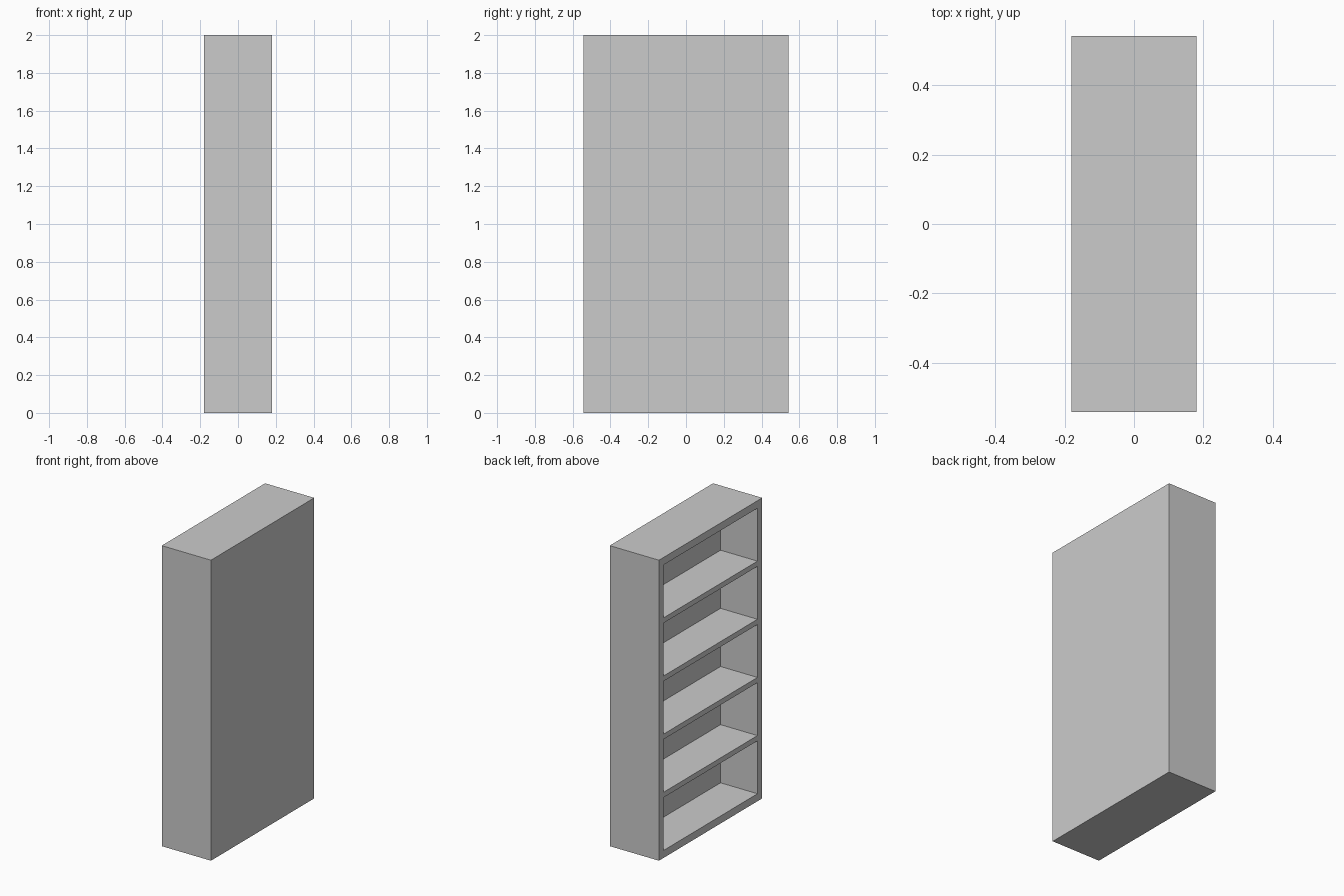
import bpy, bmesh
from mathutils import Vector

if "Cube" in bpy.data.objects:
    bpy.data.objects.remove(bpy.data.objects["Cube"])

# Overall sizes (open side faces -x)
DEPTH, WIDTH, HEIGHT = 0.362, 1.086, 2.0
FRAME, SHELF, BAYS = 0.05, 0.035, 5
BAY_DEPTH = 0.272
bay_h = (HEIGHT - 2 * FRAME - (BAYS - 1) * SHELF) / BAYS
X, Y = DEPTH / 2, WIDTH / 2

# Grid lines of the open face: frame, then alternating bays and shelf edges
ys = [-Y, -Y + FRAME, Y - FRAME, Y]
zs = [0.0]
for i in range(BAYS):
    z = FRAME + i * (bay_h + SHELF)
    zs += [z, z + bay_h]
zs.append(HEIGHT)

bm = bmesh.new()
grid = [[bm.verts.new((-X, y, z)) for z in zs] for y in ys]
bays = []
for j in range(len(ys) - 1):
    for k in range(len(zs) - 1):
        f = bm.faces.new((grid[j][k], grid[j][k + 1], grid[j + 1][k + 1], grid[j + 1][k]))
        if j == 1 and k % 2 == 1:
            bays.append(f)

# Outer carcass: pull the border back and close the rear
border = [e for e in bm.edges if e.is_boundary]
ext = bmesh.ops.extrude_edge_only(bm, edges=border)["geom"]
bmesh.ops.translate(bm, verts=[g for g in ext if isinstance(g, bmesh.types.BMVert)],
                    vec=Vector((DEPTH, 0, 0)))
bmesh.ops.holes_fill(bm, edges=[e for e in bm.edges if e.is_boundary], sides=0)

# Bays: push each opening inwards, leaving shelves between them
for f in bays:
    new = bmesh.ops.extrude_discrete_faces(bm, faces=[f])["faces"][0]
    bmesh.ops.translate(bm, verts=new.verts[:], vec=Vector((BAY_DEPTH, 0, 0)))

# Merge flat regions and fix normals
bmesh.ops.remove_doubles(bm, verts=bm.verts[:], dist=1e-5)
bmesh.ops.recalc_face_normals(bm, faces=bm.faces[:])

mesh = bpy.data.meshes.new("bookcase")
bm.to_mesh(mesh)
bm.free()
bookcase = bpy.data.objects.new("bookcase", mesh)
bpy.context.collection.objects.link(bookcase)
